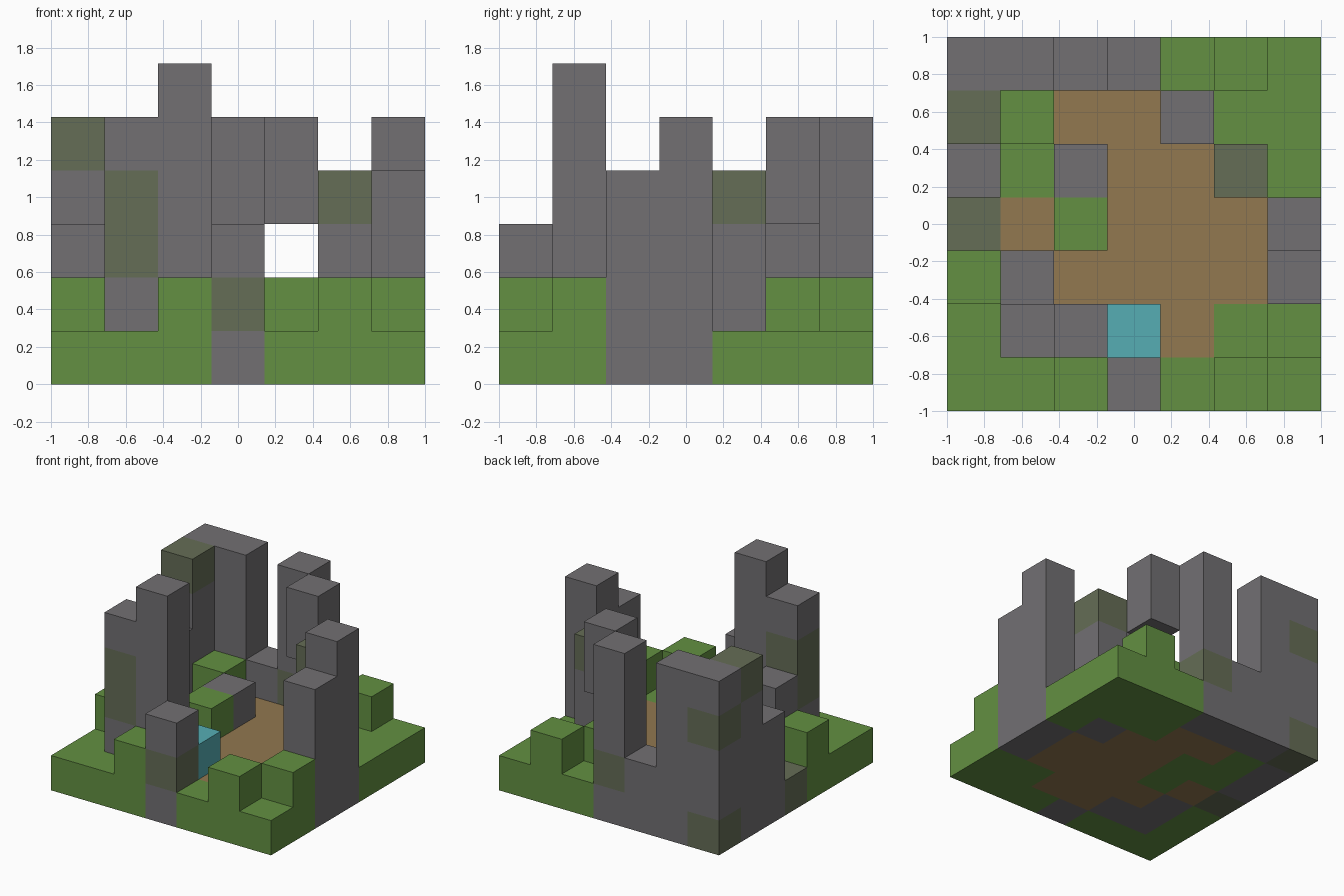
import bpy
import bmesh
from mathutils import Vector

cube = bpy.data.objects.get("Cube")
if cube:
    bpy.data.objects.remove(cube, do_unlink=True)

# Block kinds: object name, material name, linear colour
KINDS = {
    "G": ("grass_ground", "grass green", (0.125, 0.28, 0.054)),
    "S": ("stone_walls", "stone grey", (0.168, 0.162, 0.171)),
    "M": ("mossy_stones", "moss grey", (0.13, 0.153, 0.093)),
    "D": ("dirt_floor", "dirt brown", (0.287, 0.188, 0.08)),
    "W": ("turquoise_block", "turquoise", (0.093, 0.423, 0.456)),
}

# Ruin plan: rows run front to back, columns run along x,
# each word is a stack of blocks from the ground up ("." is a gap)
PLAN = [
    "G     G     GG     SMS   G     GG   G",
    "G     SSMMS SSSSSS DW    D     G    GG",
    "GG    SSS   D      D     D     D    SSSS",
    "M     D     GG     D     D     D    SSSSS",
    "SSS   G     GS     D     D     SSSM G",
    "SSSSM GG    D      D     GG.SS G    G",
    "MSSMS SSSSS SS     SMSSS G     GG   G",
]
COUNT = len(PLAN)
SIZE = 2 / COUNT

blocks = {}
for y, row in enumerate(PLAN):
    for x, stack in enumerate(row.split()):
        for z, kind in enumerate(stack):
            if kind != ".":
                blocks[x, y, z] = kind

DIRECTIONS = [Vector(axis) * sign for sign in (1, -1)
              for axis in ((1, 0, 0), (0, 1, 0), (0, 0, 1))]


def make_material(name, colour):
    mat = bpy.data.materials.new(name)
    mat.use_nodes = True
    mat.diffuse_color = (*colour, 1)
    bsdf = mat.node_tree.nodes["Principled BSDF"]
    bsdf.inputs["Base Color"].default_value = (*colour, 1)
    bsdf.inputs["Roughness"].default_value = 0.9
    return mat


def add_open_faces(bm, cell):
    """Add the sides of a block that touch no other block."""
    centre = Vector(cell) + Vector((0.5, 0.5, 0.5))
    for d in DIRECTIONS:
        if tuple(int(c) for c in Vector(cell) + d) in blocks:
            continue
        u = d.yzx
        v = d.cross(u)
        corners = [u + v, v - u, -u - v, u - v]
        verts = []
        for c in corners:
            p = (centre + (d + c) / 2) * SIZE
            verts.append(bm.verts.new(p - Vector((1, 1, 0))))
        bm.faces.new(verts)


# One flat-shaded object per kind of block
for kind, (part, mat_name, colour) in KINDS.items():
    bm = bmesh.new()
    for cell, block in blocks.items():
        if block == kind:
            add_open_faces(bm, cell)
    bmesh.ops.remove_doubles(bm, verts=bm.verts[:], dist=0.0001)
    mesh = bpy.data.meshes.new(part)
    bm.to_mesh(mesh)
    bm.free()
    mesh.materials.append(make_material(mat_name, colour))
    bpy.context.collection.objects.link(bpy.data.objects.new(part, mesh))
